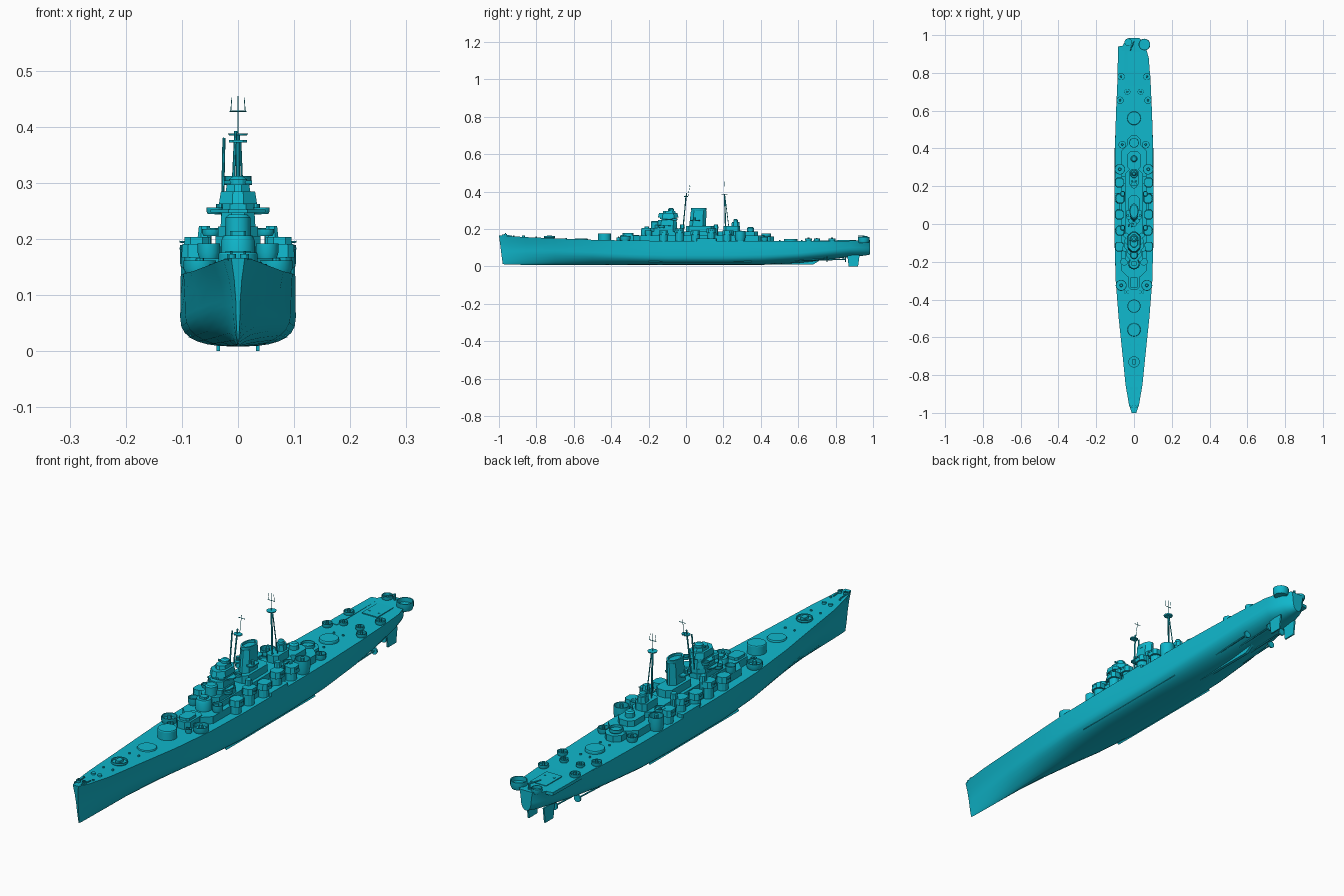
import bpy, bmesh
from math import sin, cos, pi
from mathutils import Vector

paint = bpy.data.materials.new("hull_paint")
paint.diffuse_color = (0.005, 0.48, 0.61, 1)


def finish(name, bm, smooth=False):
    bmesh.ops.recalc_face_normals(bm, faces=bm.faces)
    mesh = bpy.data.meshes.new(name)
    bm.to_mesh(mesh)
    bm.free()
    mesh.materials.append(paint)
    obj = bpy.data.objects.new(name, mesh)
    bpy.context.collection.objects.link(obj)
    if smooth:
        bpy.ops.object.select_all(action='DESELECT')
        obj.select_set(True)
        bpy.context.view_layer.objects.active = obj
        bpy.ops.object.shade_smooth_by_angle(angle=0.5)
    return obj


def loft(name, rings, smooth=False):
    """Skin closed rings of equal point count and cap both ends."""
    bm = bmesh.new()
    rows = [[bm.verts.new(p) for p in ring] for ring in rings]
    for a, b in zip(rows, rows[1:]):
        for i in range(len(a)):
            j = (i + 1) % len(a)
            bm.faces.new((a[i], a[j], b[j], b[i]))
    bm.faces.new(rows[0])
    bm.faces.new(rows[-1])
    return finish(name, bm, smooth)


def lathe(name, x, y, profile, n=20, squash=1.0):
    """Round part from (radius, z) pairs."""
    return loft(name, [[(x + r * cos(2 * pi * i / n), y + squash * r * sin(2 * pi * i / n), z)
                        for i in range(n)] for r, z in profile], n > 8)


def tub(name, x, y, r, z0, z1, n=18):
    lathe(name, x, y, [(r * .85, z0), (r, z0 + (z1 - z0) * .4), (r, z1), (r * .88, z1),
                       (r * .88, z0 + (z1 - z0) * .45)], n)


def house(name, x, y, hx, hy, z0, z1, cut=0.3, top=1.0, shift=0.0):
    """Box with chamfered corners; top scales and shift leans the upper face."""
    c = cut * min(hx, hy)
    out = [(hx, hy - c), (hx - c, hy), (c - hx, hy), (-hx, hy - c),
           (-hx, c - hy), (c - hx, -hy), (hx - c, -hy), (hx, c - hy)]
    return loft(name, [[(x + a, y + b, z0) for a, b in out],
                       [(x + a * top, y + shift + b * top, z1) for a, b in out]])


def rod(name, p, q, r, n=8):
    p, q = Vector(p), Vector(q)
    turn = (q - p).to_track_quat('Z', 'Y')
    return loft(name, [[c + turn @ Vector((r * cos(2 * pi * i / n), r * sin(2 * pi * i / n), 0))
                        for i in range(n)] for c in (p, q)])


def plate(name, x, pts, t):
    """Upright slab from a (y, z) outline."""
    return loft(name, [[(x + s * t, y, z) for y, z in pts] for s in (-1, 1)])


# Hull: y, deck half width, deck z, bilge half width, bilge z, keel z, bilge fullness
stations = [(-1.0, .012, .166, .004, .09, .012, 1.5), (-.96, .026, .163, .010, .09, .010, 1.4),
            (-.85, .045, .156, .024, .09, .008, 1.4), (-.7, .060, .150, .045, .085, .008, 1.5),
            (-.5, .081, .142, .071, .075, .008, 1.8), (-.3, .097, .138, .094, .065, .008, 2.2),
            (-.1, .102, .136, .103, .06, .008, 2.6), (.2, .102, .136, .103, .06, .008, 2.6),
            (.4, .101, .136, .102, .062, .008, 2.3), (.6, .095, .136, .094, .07, .018, 2),
            (.75, .088, .136, .084, .085, .035, 2), (.88, .078, .137, .069, .10, .05, 2),
            (.95, .058, .139, .048, .10, .057, 2), (.985, .028, .14, .022, .10, .063, 2)]
rings = []
for y, wd, zd, wm, zb, zk, n in stations:
    half = []
    for i in range(1, 8):
        a = pi / 2 * i / 7
        half.append((wm * sin(a) ** (2 / n), zb - (zb - zk) * max(cos(a), 0) ** (2 / n)))
    half += [((wm * .65 + wd * .35), (zb + zd) / 2), (wd, zd)]
    ring = [(0, zk)] + half + [(0, zd)] + [(-a, b) for a, b in reversed(half)]
    rake = 0.02 if y == -1 else 0
    rings.append([(a, y + rake * (zd - b) / (zd - zk), b) for a, b in ring])
loft("hull", rings, True)


def deck(y):
    for a, b in zip(stations, stations[1:]):
        if a[0] <= y <= b[0]:
            return a[2] + (b[2] - a[2]) * (y - a[0]) / (b[0] - a[0]) - .002
    return .138


# Underwater fittings
plate("keel_skeg", 0, [(.3, .008), (.68, .01), (.72, .035), (.3, .035)], .006)
for s, side in ((-1, "left"), (1, "right")):
    plate("rudder_" + side, s * .035, [(.87, 0), (.92, 0), (.928, .06), (.862, .06)], .003)
    loft("bilge_keel_" + side, [[(s * .078, y, .033), (s * .089, y, .022), (s * .082, y, .035)]
                                for y in (-.2, .35)])
    for x, y0, y1 in ((.03, .62, .85), (.06, .55, .75)):
        rod("propeller_shaft_" + side, (s * x, y0, .03), (s * x, y1, .038), .003)
        rod("shaft_strut_" + side, (s * x, y1 - .01, .036), (s * x * .8, y1 - .01, .075), .002)
        rod("propeller_" + side, (s * x, y1, .038), (s * x, y1 + .006, .038), .014, 12)

# Main gun barbettes on the centreline
for y, r, top in ((-.56, .035, .150), (-.435, .035, .176), (.56, .036, .147)):
    lathe("barbette", 0, y, [(r, deck(y)), (r, top - .003), (r * .95, top)], 28)
tub("bow_gun_tub", 0, -.73, .03, deck(-.73), .162)
house("bow_gun_mount", 0, -.73, .01, .014, .152, .165)

# Anchor gear, breakwater bulwarks and small deck fittings
for s in (-1, 1):
    rod("anchor_windlass", (s * .014, -.87, .155), (s * .014, -.87, .164), .008, 12)
    plate("bow_bulwark", s * .016, [(-.985, .162), (-.93, .159), (-.93, .165), (-.985, .170)], .002)
    for y in (-.92, -.8, -.64, .5, .62, .84):
        rod("bollard", (s * .02, y, deck(y)), (s * .02, y, deck(y) + .007), .004)

# Light gun tubs along the deck edges, mirrored
for s in (-1, 1):
    for x, y, r, h in ((.068, -.325, .029, .025), (.04, -.36, .012, .018), (.075, .29, .028, .055),
                       (.062, .42, .02, .022), (.074, .655, .019, .016), (.068, .78, .019, .016),
                       (.035, .70, .016, .014), (.02, -.965, .008, .012)):
        if x < .03:
            x = .012
        tub("gun_tub", s * x, y, r, deck(y), deck(y) + h)
        lathe("gun_pedestal", s * x, y, [(r * .35, deck(y)), (r * .25, deck(y) + h + .004)], 8)

# Stern: tub, deck edge, hatch and crane
tub("stern_tub", .055, .95, .031, .125, .156, 20)
tub("stern_tub_left", -.03, .962, .02, .132, .152)
loft("left_stern_deck_edge", [[(x, y, z) for x, y in ((-.09, .68), (-.084, .94), (-.05, .945), (-.05, .68))]
                              for z in (.126, .138)])
house("aircraft_hatch", 0, .86, .034, .05, .134, .14, .05)
rod("stern_crane_post", (0, .965, .135), (0, .965, .162), .005)
rod("stern_crane_arm", (0, .965, .16), (-.02, .92, .163), .003)

# Superstructure base decks
house("lower_deckhouse", 0, .07, .066, .35, .132, .165, .5)
house("upper_deckhouse", 0, .04, .046, .25, .165, .186, .5)
house("forward_deckhouse", 0, -.30, .03, .05, .132, .168, .5)
house("forward_platform", 0, -.31, .022, .03, .168, .178, .4)
lathe("forward_director_base", 0, -.21, [(.03, .165), (.03, .196), (.026, .206)], 16)
house("forward_director", 0, -.21, .014, .012, .206, .214)

# Bridge tower, stacked level by level: y, half x, half y, z0, z1, chamfer, top scale
for y, hx, hy, z0, z1, c, t in ((-.12, .040, .075, .185, .205, .6, 1), (-.11, .036, .062, .205, .222, .6, 1),
                                (-.11, .050, .055, .215, .219, .8, 1), (-.10, .031, .052, .222, .247, .6, .95),
                                (-.09, .049, .040, .247, .252, .8, 1), (-.095, .028, .045, .252, .262, .5, 1),
                                (-.095, .034, .055, .262, .284, .7, .9), (-.09, .022, .035, .284, .297, .7, .9)):
    house("bridge_level", 0, y, hx, hy, z0, z1, c, t)
lathe("conning_tower", 0, -.165, [(.022, .2), (.022, .238), (.017, .243)], 16)
lathe("main_director", 0, -.08, [(.016, .295), (.016, .306), (.008, .312)], 12)
rod("rangefinder", (-.025, -.085, .300), (.025, -.085, .300), .004)
for s in (-1, 1):
    tub("bridge_wing_tub", s * .042, -.06, .014, .244, .256, 12)
    tub("bridge_side_tub", s * .048, -.13, .016, .205, .218, 12)

# Funnel with raked casing and cap
house("funnel_base", 0, .075, .033, .075, .185, .215, .5)
house("funnel", 0, .062, .022, .045, .215, .300, .8, .92, .006)
lathe("funnel_cap", 0, .068, [(.022, .296), (.024, .302), (.024, .312), (.019, .312), (.019, .303)], 20, 1.7)
for s in (-1, 1):
    house("searchlight_platform", s * .028, .05, .014, .025, .243, .248, .5)
    rod("searchlight", (s * .032, .045, .248), (s * .032, .045, .262), .007, 10)

# Secondary gun houses, mirrored in two staggered rows
for s in (-1, 1):
    for i in range(5):
        y = -.12 + i * .085
        high = i % 2
        x, lift = (.074, 0) if not high else (.070, .012)
        lathe("secondary_base", s * x, y, [(.021, .132), (.021, .167 + lift)], 12)
        house("secondary_gun_house", s * (x + .004), y, .023, .026, .167 + lift, .191 + lift, .5, .92)
        for d in (-.006, .006):
            rod("secondary_barrel", (s * (x + .015), y + d, .181 + lift), (s * .104, y + d, .183 + lift), .002, 6)
    # side directors and light gun platforms
    for y in (-.02, .16):
        lathe("side_director_post", s * .058, y, [(.011, .165), (.011, .205)], 10)
        house("side_director", s * .060, y, .012, .014, .202, .223, .5, .8)
    for y in (-.20, .235):
        tub("side_platform_tub", s * .052, y, .02, .165, .192, 14)
    house("boat_platform", s * .088, .11, .014, .055, .136, .150, .3)

# After superstructure
house("aft_tower", 0, .245, .026, .045, .185, .215, .5)
house("aft_control_top", 0, .265, .018, .022, .215, .238, .6, .9)
lathe("aft_director", 0, .265, [(.012, .236), (.012, .248), (.007, .253)], 12)
house("aft_deckhouse", 0, .335, .036, .05, .165, .187, .5)
lathe("aft_gun_director", 0, .345, [(.018, .185), (.018, .204), (.012, .210)], 12)
house("aft_lower_house", 0, .42, .036, .05, .132, .160, .6)
tub("aft_centre_tub", 0, .43, .026, .158, .175)

# Foremast and mainmast with yards and radar frames
rod("foremast", (-.012, -.015, .22), (-.004, .003, .392), .003)
rod("foremast_leg", (-.028, -.012, .24), (-.025, .0, .38), .0028)
house("foremast_platform", 0, 0, .016, .012, .372, .376, .6)
rod("foremast_topmast", (0, .01, .37), (0, .022, .44), .001, 6)
rod("foremast_yard", (-.014, .022, .428), (.014, .022, .428), .0012, 6)
rod("mainmast", (0, .212, .185), (0, .206, .388), .0035)
for s in (-1, 1):
    rod("mainmast_leg", (s * .012, .232, .185), (s * .004, .208, .375), .002)
    rod("radar_tip", (s * .013, .205, .426), (s * .011, .205, .452), .0008, 6)
lathe("mainmast_platform", 0, .206, [(.016, .384), (.018, .388)], 16)
rod("mainmast_topmast", (0, .206, .388), (0, .205, .455), .0009, 6)
rod("radar_frame", (-.015, .205, .427), (.015, .205, .427), .0012, 6)
